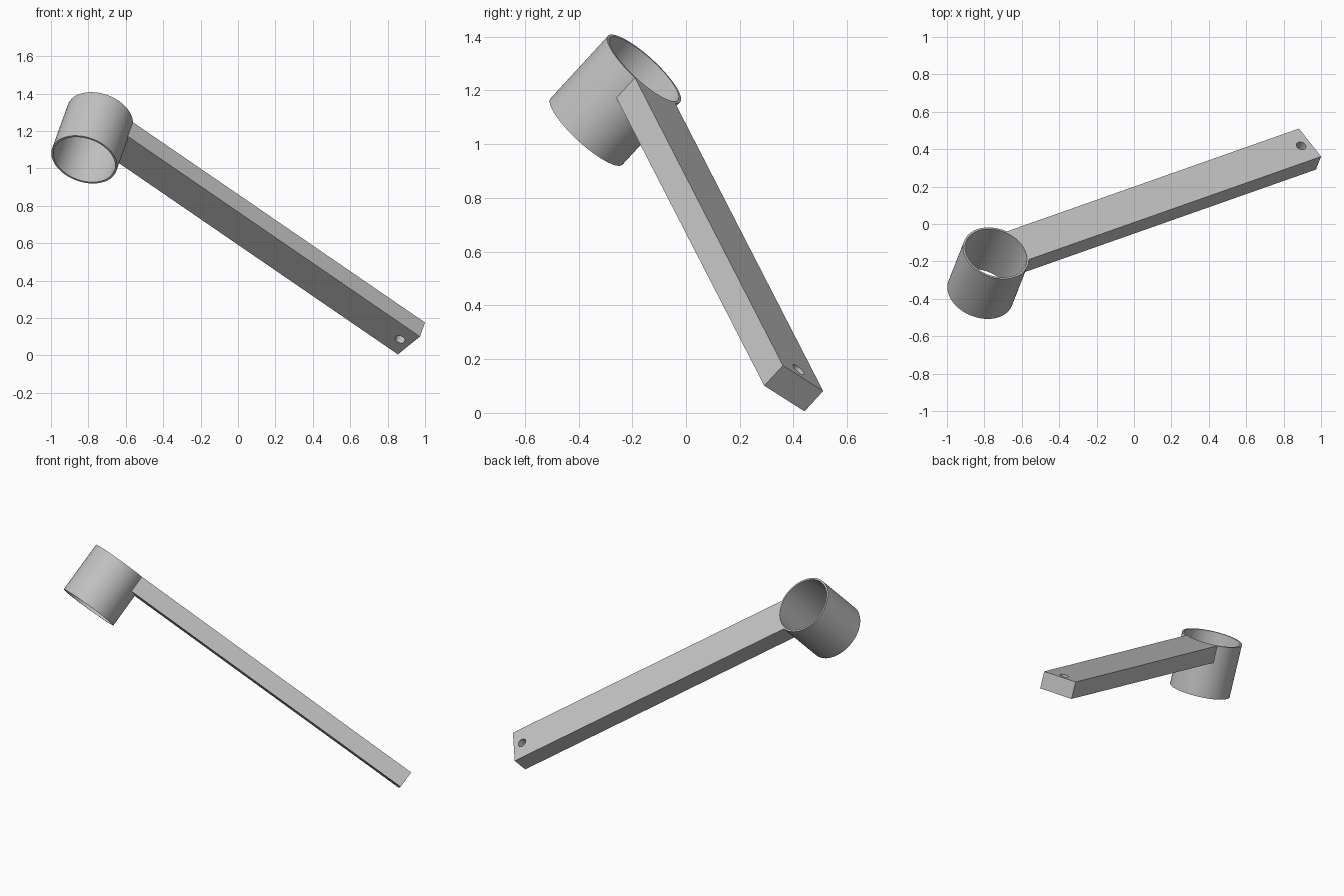
import bpy, bmesh, math
from mathutils import Matrix, Vector

if "Cube" in bpy.data.objects:
    bpy.data.objects.remove(bpy.data.objects["Cube"], do_unlink=True)

OUTER, INNER, TUBE_HEIGHT = 0.182, 0.171, 0.327
LENGTH, WIDTH, THICK = 2.12, 0.213, 0.106
HOLE_AT, HOLE_R = 2.06, 0.027
SEGMENTS = 96

# Tilted frame: x along the arm, z along the tube axis, origin at the tube's top centre
along = Vector((0.792, 0.279, -0.543)).normalized()
axis = Vector((0.257, 0.654, 0.711))
axis = (axis - along * axis.dot(along)).normalized()
across = axis.cross(along)
FRAME = Matrix.Translation((-0.738, -0.156, 1.28)) @ Matrix((along, across, axis)).transposed().to_4x4()

grey = bpy.data.materials.new("plain grey")
grey.use_nodes = True
grey.diffuse_color = (0.55, 0.55, 0.55, 1)
grey.node_tree.nodes["Principled BSDF"].inputs["Base Color"].default_value = grey.diffuse_color


def add_object(name, bm):
    bmesh.ops.recalc_face_normals(bm, faces=bm.faces)
    mesh = bpy.data.meshes.new(name)
    bm.to_mesh(mesh)
    bm.free()
    mesh.materials.append(grey)
    obj = bpy.data.objects.new(name, mesh)
    bpy.context.collection.objects.link(obj)
    obj.matrix_world = FRAME
    return obj


def cylinder(name, radius, x, segments):
    bm = bmesh.new()
    bmesh.ops.create_cone(bm, cap_ends=True, segments=segments, radius1=radius, radius2=radius,
                          depth=1, matrix=Matrix.Translation((x, 0, 0)))
    obj = add_object(name, bm)
    obj.hide_render = True
    return obj


def smooth(obj):
    bpy.ops.object.select_all(action='DESELECT')
    obj.select_set(True)
    bpy.context.view_layer.objects.active = obj
    bpy.ops.object.shade_smooth_by_angle(angle=math.radians(30))


# Open tube: four rings joined into outer wall, bottom rim, bore and top rim
bm = bmesh.new()
rings = []
for r, z in ((OUTER, 0), (OUTER, -TUBE_HEIGHT), (INNER, -TUBE_HEIGHT), (INNER, 0)):
    angles = [math.tau * i / SEGMENTS for i in range(SEGMENTS)]
    rings.append([bm.verts.new((r * math.cos(a), r * math.sin(a), z)) for a in angles])
for k, ring in enumerate(rings):
    nxt = rings[(k + 1) % len(rings)]
    for i in range(SEGMENTS):
        j = (i + 1) % SEGMENTS
        bm.faces.new((ring[i], ring[j], nxt[j], nxt[i]))
tube = add_object("tube", bm)

# Straight arm, flush with the tube's top rim
bm = bmesh.new()
bmesh.ops.create_cube(bm, size=1, matrix=Matrix.Translation((LENGTH / 2, 0, -THICK / 2))
                      @ Matrix.Diagonal((LENGTH, WIDTH, THICK, 1)))
arm = add_object("arm", bm)

# Trim the arm to the tube wall and drill the end hole
cutters = [cylinder("tube_cutter", OUTER, 0, SEGMENTS), cylinder("hole_cutter", HOLE_R, HOLE_AT, 32)]
for cutter in cutters:
    mod = arm.modifiers.new(cutter.name, 'BOOLEAN')
    mod.operation = 'DIFFERENCE'
    mod.solver = 'EXACT'
    mod.object = cutter
bpy.context.view_layer.update()
arm.data = bpy.data.meshes.new_from_object(arm.evaluated_get(bpy.context.evaluated_depsgraph_get()))
arm.modifiers.clear()
for cutter in cutters:
    bpy.data.objects.remove(cutter, do_unlink=True)

for obj in (tube, arm):
    smooth(obj)
